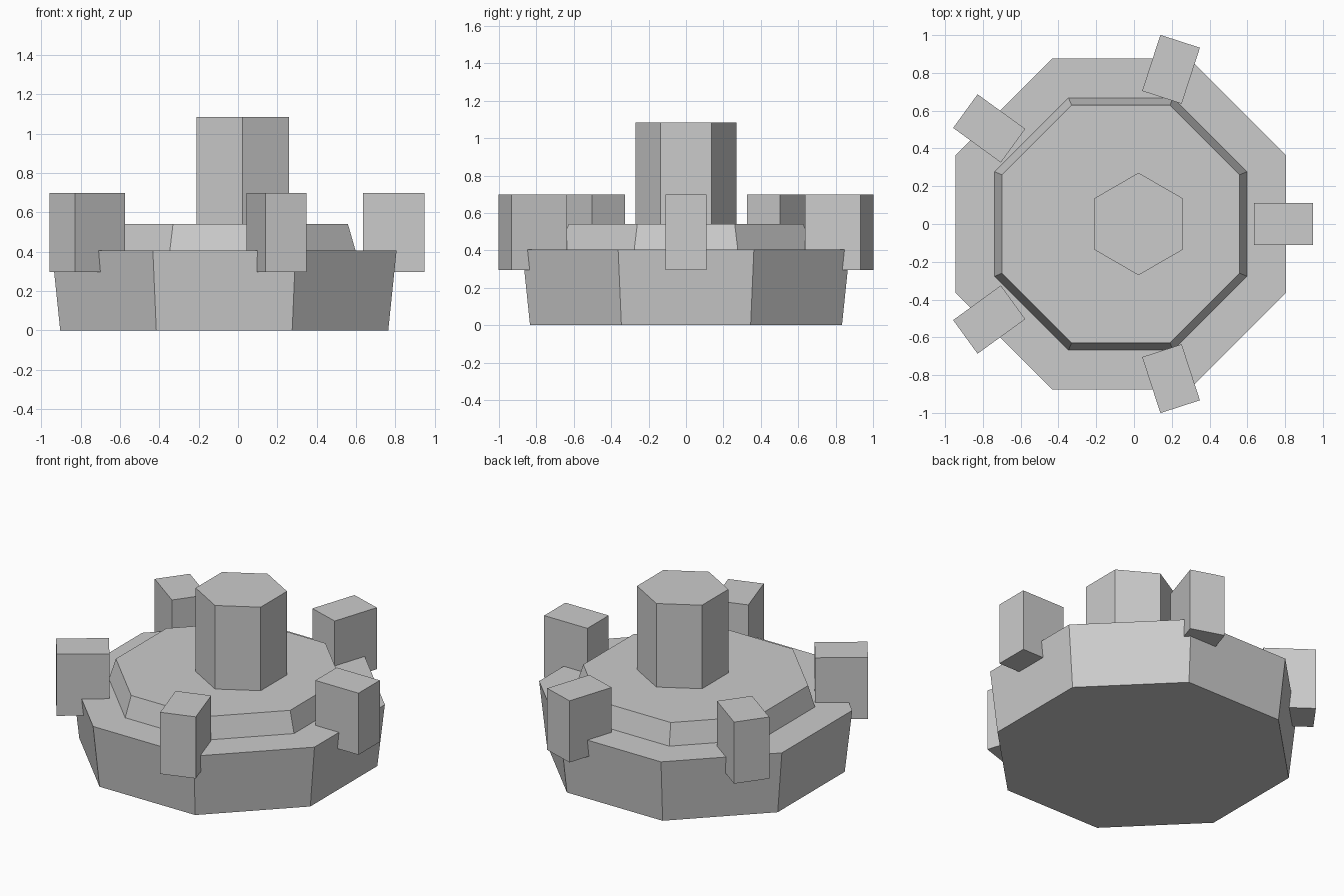
import bpy, bmesh, math
from mathutils import Matrix

if "Cube" in bpy.data.objects:
    bpy.data.objects.remove(bpy.data.objects["Cube"])

CX = -0.07  # axis of the base and blocks

stone = bpy.data.materials.new("plain grey")
stone.diffuse_color = (0.6, 0.6, 0.6, 1)
stone.use_nodes = True
stone.node_tree.nodes["Principled BSDF"].inputs["Base Color"].default_value = stone.diffuse_color


def finish(name, bm):
    mesh = bpy.data.meshes.new(name)
    bm.to_mesh(mesh)
    bm.free()
    mesh.materials.append(stone)
    obj = bpy.data.objects.new(name, mesh)
    bpy.context.collection.objects.link(obj)
    return obj


def frustum(name, sides, r_low, r_high, z0, z1, x, turn):
    """Tapered prism, radii measured to the corners."""
    bm = bmesh.new()
    bmesh.ops.create_cone(bm, cap_ends=True, segments=sides, radius1=r_low,
                          radius2=r_high, depth=z1 - z0)
    bmesh.ops.transform(bm, verts=bm.verts, matrix=Matrix.Translation(
        (x, 0, (z0 + z1) / 2)) @ Matrix.Rotation(turn, 4, 'Z'))
    return finish(name, bm)


# Octagonal base and raised step, flat sides facing the axes
k = 1 / math.cos(math.pi / 8)
frustum("base", 8, 0.834 * k, 0.876 * k, 0, 0.405, CX, math.pi / 8)
frustum("step", 8, 0.668 * k, 0.629 * k, 0.405, 0.54, CX, math.pi / 8)

# Hexagonal centre post, corners facing front and back
frustum("centre_post", 6, 0.271, 0.271, 0.54, 1.085, 0.024, 0)

# Five blocks set around the rim
for i in range(5):
    bm = bmesh.new()
    bmesh.ops.create_cube(bm, size=1)
    bmesh.ops.transform(bm, verts=bm.verts, matrix=
                        Matrix.Translation((CX, 0, 0.497))
                        @ Matrix.Rotation(i * math.tau / 5, 4, 'Z')
                        @ Matrix.Translation((0.861, 0, 0))
                        @ Matrix.Diagonal((0.312, 0.22, 0.402, 1)))
    finish(f"rim_block_{i + 1}", bm)
